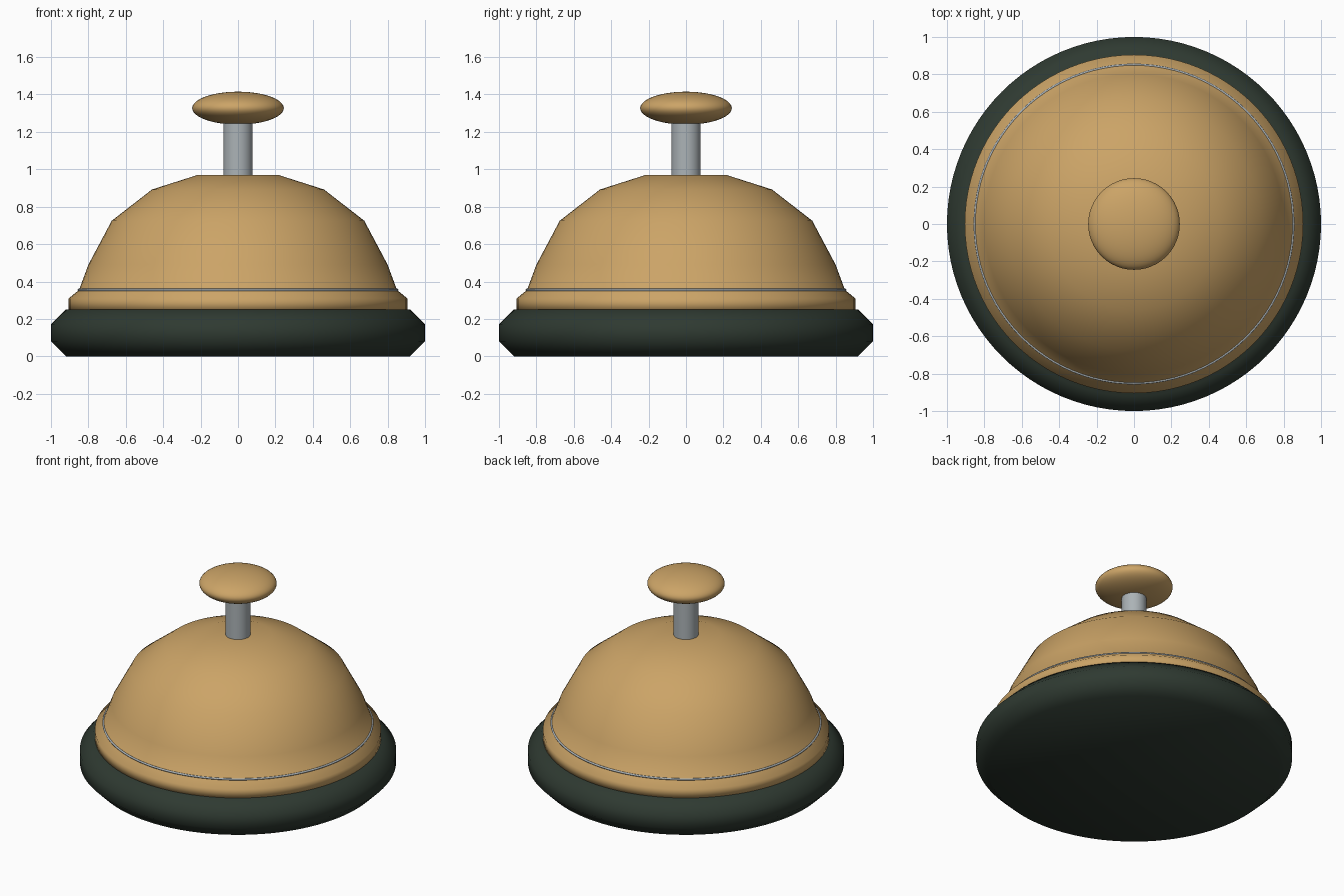
import bpy, bmesh, math

if "Cube" in bpy.data.objects:
    bpy.data.objects.remove(bpy.data.objects["Cube"])


def material(name, rgb):
    m = bpy.data.materials.new(name)
    m.diffuse_color = (*rgb, 1)
    m.use_nodes = True
    m.node_tree.nodes["Principled BSDF"].inputs["Base Color"].default_value = m.diffuse_color
    return m


brass = material("brass", (0.60, 0.37, 0.135))
dark_green = material("dark green", (0.028, 0.042, 0.031))
steel = material("steel", (0.41, 0.45, 0.47))


def lathe(name, profile, mat, sides=96, angle=180):
    """Revolve (radius, z) points, listed bottom to top, around the z axis."""
    bm = bmesh.new()
    rings = []
    for r, z in profile:
        if r == 0:
            rings.append([bm.verts.new((0, 0, z))] * sides)
        else:
            rings.append([bm.verts.new((r * math.cos(a), r * math.sin(a), z))
                          for a in (math.tau * i / sides for i in range(sides))])
    for low, high in zip(rings, rings[1:]):
        for i in range(sides):
            j = (i + 1) % sides
            quad = (low[i], low[j], high[j], high[i])
            bm.faces.new(list(dict.fromkeys(quad)))
    bmesh.ops.recalc_face_normals(bm, faces=bm.faces)
    mesh = bpy.data.meshes.new(name)
    bm.to_mesh(mesh)
    bm.free()
    mesh.materials.append(mat)
    obj = bpy.data.objects.new(name, mesh)
    bpy.context.collection.objects.link(obj)
    bpy.context.view_layer.objects.active = obj
    obj.select_set(True)
    bpy.ops.object.shade_smooth_by_angle(angle=math.radians(angle))
    obj.select_set(False)
    return obj


# Chamfered round base
lathe("base", [(0, 0), (0.92, 0), (1, 0.08), (1, 0.17), (0.92, 0.25), (0, 0.25)],
      dark_green)

# Bell dome with its stepped rim
lathe("bell", [(0, 0.24), (0.905, 0.24), (0.905, 0.31), (0.85, 0.355),
               (0.80, 0.49), (0.675, 0.725), (0.46, 0.892), (0.215, 0.97), (0, 0.97)],
      brass)

# Thin steel band around the dome foot
bpy.ops.mesh.primitive_torus_add(major_radius=0.851, minor_radius=0.007,
                                 major_segments=96, minor_segments=8,
                                 location=(0, 0, 0.355))
band = bpy.context.object
band.name = "band"
band.data.materials.append(steel)
bpy.ops.object.shade_smooth()
band.select_set(False)

# Plunger rod
lathe("plunger_rod", [(0, 0.95), (0.078, 0.95), (0.078, 1.30), (0, 1.30)],
      steel, sides=48, angle=40)

# Flattened push button
bpy.ops.mesh.primitive_uv_sphere_add(segments=48, ring_count=24, radius=1,
                                     location=(0, 0, 1.327))
button = bpy.context.object
button.name = "push_button"
button.scale = (0.245, 0.245, 0.088)
button.data.materials.append(brass)
bpy.ops.object.shade_smooth()
